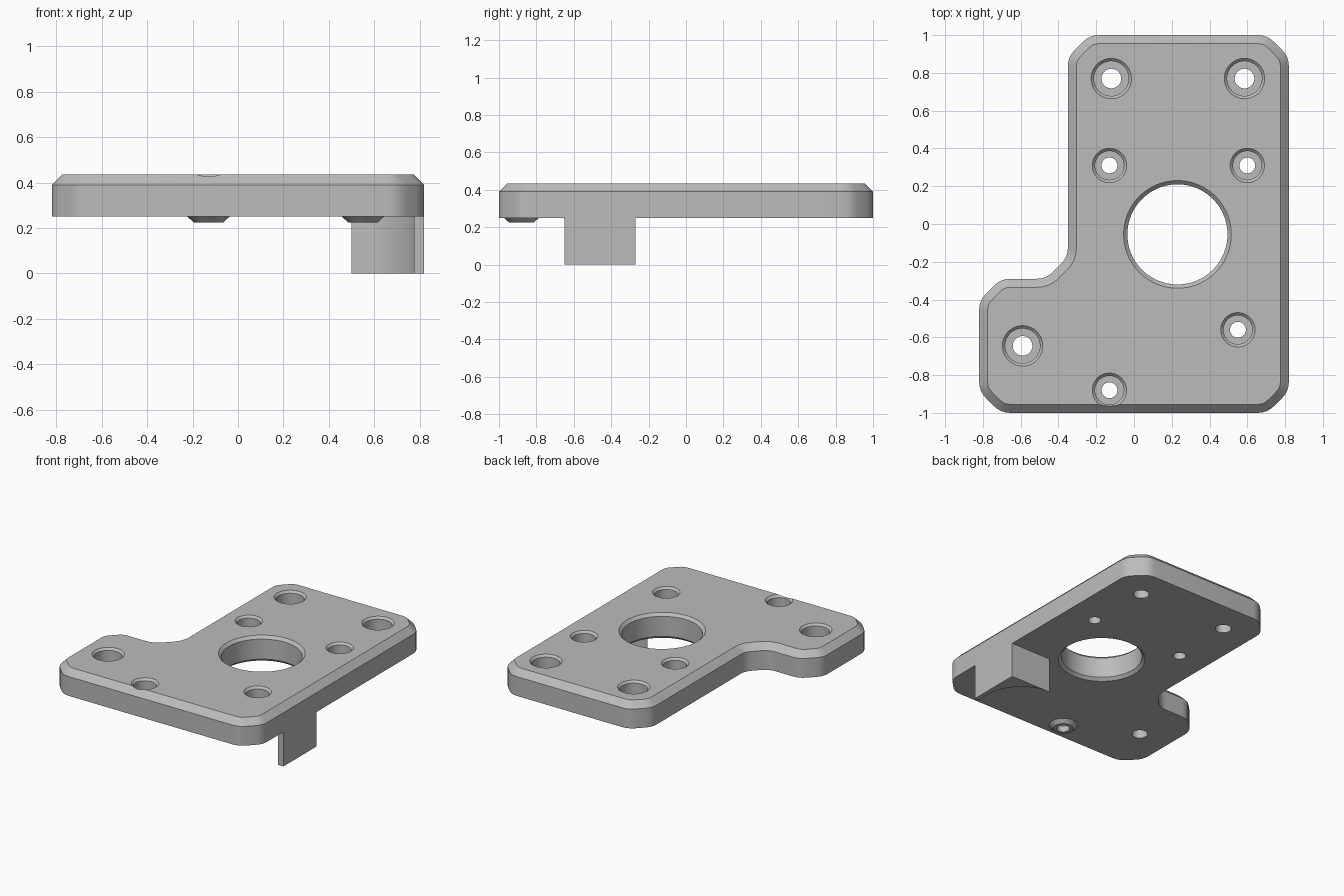
import bpy, bmesh, math
from mathutils import Vector

if "Cube" in bpy.data.objects:
    bpy.data.objects.remove(bpy.data.objects["Cube"], do_unlink=True)

grey = bpy.data.materials.new("plain grey")
grey.use_nodes = True
grey.diffuse_color = (0.5, 0.5, 0.5, 1)
grey.node_tree.nodes["Principled BSDF"].inputs["Base Color"].default_value = (0.5, 0.5, 0.5, 1)

BASE, TOP, CHAMFER = 0.25, 0.435, 0.045


def finish(name, bm):
    bmesh.ops.recalc_face_normals(bm, faces=bm.faces)
    mesh = bpy.data.meshes.new(name)
    bm.to_mesh(mesh)
    bm.free()
    mesh.materials.append(grey)
    obj = bpy.data.objects.new(name, mesh)
    bpy.context.collection.objects.link(obj)
    return obj


def smooth(obj):
    bpy.ops.object.select_all(action='DESELECT')
    obj.select_set(True)
    bpy.context.view_layer.objects.active = obj
    bpy.ops.object.shade_smooth_by_angle(angle=math.radians(30))


def bridge(bm, a, b):
    for i in range(len(a)):
        j = (i + 1) % len(a)
        bm.faces.new((a[i], a[j], b[j], b[i]))


def loft(name, layers):
    """Stack outlines of equal length, given as (outline, z), and cap both ends."""
    bm = bmesh.new()
    rings = [[bm.verts.new((p.x, p.y, z)) for p in pts] for pts, z in layers]
    for a, b in zip(rings, rings[1:]):
        bridge(bm, a, b)
    bm.faces.new(rings[0])
    bm.faces.new(rings[-1])
    return finish(name, bm)


def lathe(bm, x, y, profile, steps=48, ring=False):
    """Revolve (radius, z) points about a vertical axis, as a solid or a closed ring."""
    angles = [math.tau * i / steps for i in range(steps)]
    rings = [[bm.verts.new((x + r * math.cos(a), y + r * math.sin(a), z)) for a in angles]
             for r, z in profile]
    for a, b in zip(rings, rings[1:]):
        bridge(bm, a, b)
    if ring:
        bridge(bm, rings[-1], rings[0])
    else:
        bm.faces.new(rings[0])
        bm.faces.new(rings[-1])


def cut_corners(points, cuts, steps=4):
    """Replace each corner by a diagonal, then soften both ends of the diagonal."""
    def trim(pts, sizes, curve):
        out = []
        for i, p in enumerate(pts):
            a = p + (pts[i - 1] - p).normalized() * sizes[i]
            b = p + (pts[(i + 1) % len(pts)] - p).normalized() * sizes[i]
            for k in range(curve + 1):
                t = k / curve
                out.append(a.lerp(p, t).lerp(p.lerp(b, t), t) if curve > 1 else a.lerp(b, t))
        return out
    diagonals = trim(points, cuts, 1)
    return trim(diagonals, [0.05] * len(diagonals), steps)


def inset(points, d):
    """Mitred inward offset of a counter-clockwise outline."""
    out = []
    for i, p in enumerate(points):
        u = (p - points[i - 1]).normalized()
        v = (points[(i + 1) % len(points)] - p).normalized()
        n = Vector((-u.y - v.y, u.x + v.x))
        out.append(p + n * (d / (1 + u.dot(v))))
    return out


# Plate: L-shaped outline with softened corners and a chamfered top edge
corners = [Vector(p) for p in ((0.82, -1), (0.82, 1), (-0.35, 1), (-0.35, -0.29),
                               (-0.82, -0.29), (-0.82, -1))]
outline = cut_corners(corners, [0.115] * 6)
plate = loft("plate", [(outline, BASE), (outline, TOP - CHAMFER), (inset(outline, CHAMFER), TOP)])

# Hole cutters
bm = bmesh.new()
LOW, HIGH = BASE - 0.05, TOP + 0.05
lathe(bm, 0.23, -0.055, [(0.335, LOW), (0.265, BASE + 0.02), (0.265, TOP - 0.02), (0.335, HIGH)], 96)


def counterbore(x, y, through, bore, floor):
    lathe(bm, x, y, [(through, LOW), (through, floor), (bore, floor),
                     (bore, TOP - 0.015), (bore + 0.065, HIGH)])


for x, y in ((-0.12, 0.77), (0.585, 0.77), (-0.59, -0.645)):
    counterbore(x, y, 0.052, 0.092, 0.31)
for x, y in ((-0.13, 0.31), (0.6, 0.31)):
    counterbore(x, y, 0.042, 0.076, 0.31)
bosses = ((-0.13, -0.88), (0.55, -0.56))
for x, y in bosses:
    counterbore(x, y, 0.042, 0.076, 0.27)
cutter = finish("hole_cutter", bm)
cutter.hide_render = True

mod = plate.modifiers.new("holes", 'BOOLEAN')
mod.operation = 'DIFFERENCE'
mod.solver = 'EXACT'
mod.object = cutter
bpy.context.view_layer.objects.active = plate
bpy.ops.object.modifier_apply(modifier=mod.name)
bpy.data.objects.remove(cutter, do_unlink=True)
smooth(plate)

# Tapered bosses under two of the holes
for i, (x, y) in enumerate(bosses):
    bm = bmesh.new()
    lathe(bm, x, y, [(0.042, BASE), (0.093, BASE), (0.065, BASE - 0.025), (0.042, BASE - 0.025)], ring=True)
    smooth(finish(f"boss_{i + 1}", bm))

# Corner leg with a concave inner wall
RADIUS, FRONT = 0.29, -0.65
centre = Vector((0.5, -0.56))
end = math.asin((FRONT - centre.y) / RADIUS)
profile = [Vector((0.82, FRONT)), Vector((0.82, -0.27))]
for i in range(25):
    a = math.pi / 2 + (end - math.pi / 2) * i / 24
    profile.append(centre + RADIUS * Vector((math.cos(a), math.sin(a))))
smooth(loft("leg", [(profile, 0), (profile, BASE)]))
